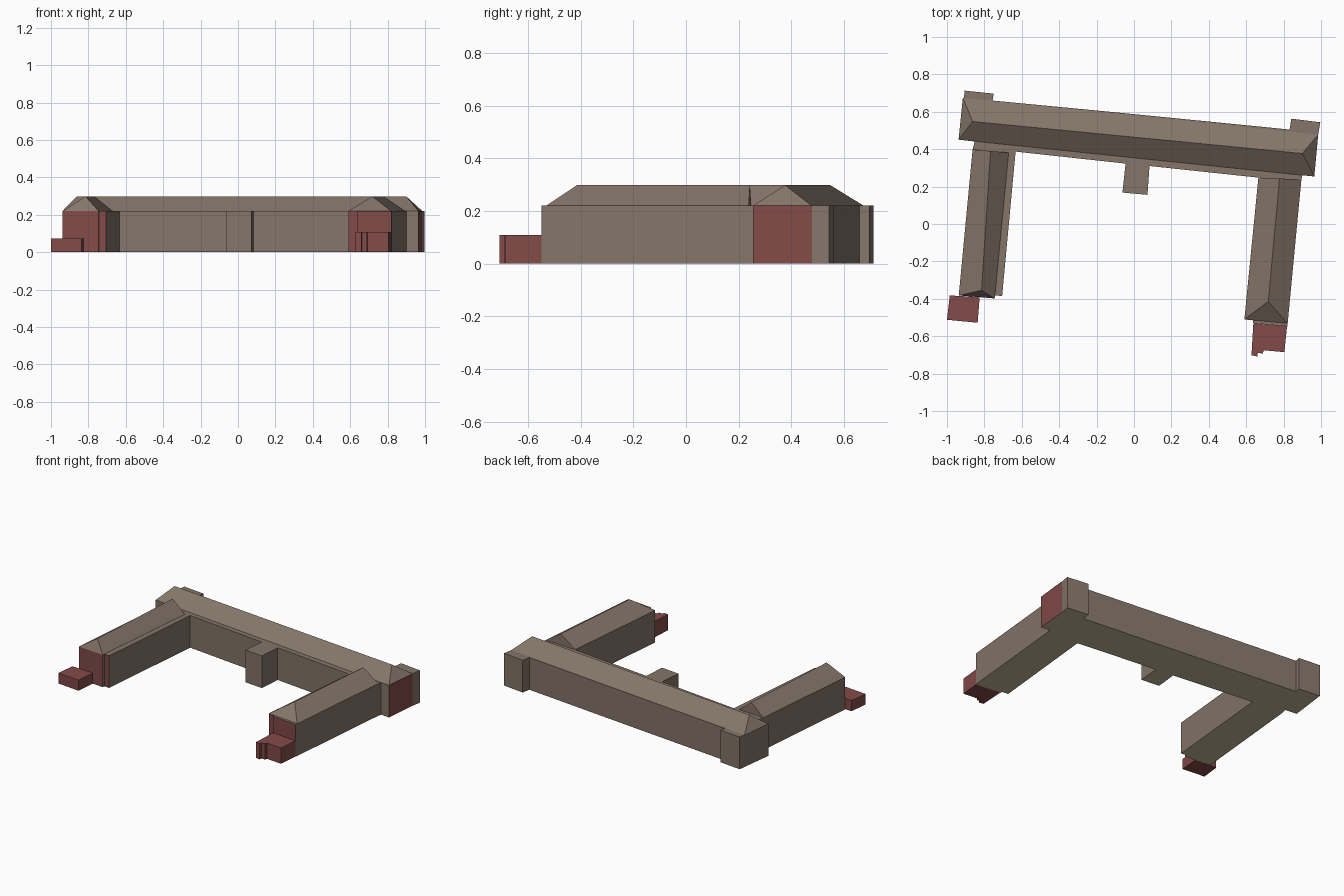
import bpy, bmesh

if "Cube" in bpy.data.objects:
    bpy.data.objects.remove(bpy.data.objects["Cube"])

WALL_H, RIDGE_H = 0.22, 0.298


def material(name, rgb):
    m = bpy.data.materials.new(name)
    m.diffuse_color = (*rgb, 1)
    m.use_nodes = True
    m.node_tree.nodes["Principled BSDF"].inputs["Base Color"].default_value = m.diffuse_color
    return m


BROWN = material("brown_stone", (0.235, 0.18, 0.143))
RED = material("red_brick", (0.225, 0.07, 0.067))
TAN = material("tan_floor", (0.53, 0.46, 0.29))


def finish(name, bm, mats, rule=None):
    """Turn a bmesh into an object, colouring faces by a rule."""
    bmesh.ops.recalc_face_normals(bm, faces=bm.faces)
    bm.normal_update()
    if rule:
        for f in bm.faces:
            f.material_index = rule(f.normal, f.calc_center_median())
    mesh = bpy.data.meshes.new(name)
    bm.to_mesh(mesh)
    bm.free()
    for m in mats:
        mesh.materials.append(m)
    obj = bpy.data.objects.new(name, mesh)
    bpy.context.collection.objects.link(obj)
    return obj


def prism(name, outline, height, mats, rule=None):
    """Upright block from a ground outline."""
    bm = bmesh.new()
    base = bm.faces.new([bm.verts.new((x, y, 0)) for x, y in outline])
    top = bmesh.ops.extrude_face_region(bm, geom=[base], use_keep_orig=True)["geom"]
    for v in top:
        if isinstance(v, bmesh.types.BMVert):
            v.co.z = height
    return finish(name, bm, mats, rule)


def ridge_roof(name, eaves, ridge):
    """Pitched roof: eaves a,b,c,d with ridge p (by edge d-a) to q (by edge b-c)."""
    bm = bmesh.new()
    a, b, c, d = [bm.verts.new((x, y, WALL_H)) for x, y in eaves]
    p, q = [bm.verts.new((x, y, RIDGE_H)) for x, y in ridge]
    for f in ((a, b, q, p), (b, c, q), (c, d, p, q), (d, a, p), (d, c, b, a)):
        bm.faces.new(f)
    return finish(name, bm, [BROWN])


# Walls of the whole U-shaped building, anticlockwise from the left end
outline = [
    (-0.938, 0.451), (-0.852, 0.441), (-0.863, 0.398),            # left end
    (-0.937, -0.382), (-0.745, -0.398), (-0.743, -0.382), (-0.705, -0.385),
    (-0.633, 0.387), (-0.045, 0.323),                              # left wing, court
    (-0.062, 0.168), (0.072, 0.156), (0.083, 0.310),               # porch
    (0.665, 0.248), (0.590, -0.510), (0.637, -0.515), (0.635, -0.530),
    (0.820, -0.548), (0.895, 0.238), (0.900, 0.261),               # right wing
    (0.964, 0.254), (0.985, 0.478), (0.996, 0.544), (0.841, 0.563),
    (0.832, 0.505), (-0.077, 0.595), (-0.756, 0.660),              # back wall
    (-0.750, 0.697), (-0.905, 0.713),
]


def wall_colour(n, c):
    if n.z < -0.5:
        return 2
    wing_front = n.y < -0.5 and c.y < -0.3
    right_end = n.x > 0.5 and c.x > 0.95 and c.y < 0.45
    return 1 if abs(n.z) < 0.5 and (wing_front or right_end) else 0


prism("walls", outline, WALL_H, [BROWN, RED, TAN], wall_colour)

# Hipped main roof, and wing roofs with a hip in front and a gable behind
ridge_roof("main_roof",
           [(-0.938, 0.451), (0.964, 0.254), (0.985, 0.478), (-0.915, 0.675)],
           [(-0.863, 0.548), (0.900, 0.377)])
ridge_roof("left_wing_roof",
           [(-0.863, 0.398), (-0.937, -0.382), (-0.745, -0.398), (-0.670, 0.382)],
           [(-0.767, 0.390), (-0.815, -0.355)])
ridge_roof("right_wing_roof",
           [(0.665, 0.248), (0.590, -0.510), (0.820, -0.531), (0.895, 0.238)],
           [(0.778, 0.243), (0.718, -0.414)])

# Low red annexes in front of the wings
prism("left_annex",
      [(-0.985, -0.382), (-1.0, -0.512), (-0.836, -0.528), (-0.825, -0.391)],
      0.072, [RED])
prism("right_annex",
      [(0.638, -0.531), (0.628, -0.702), (0.660, -0.708), (0.662, -0.690),
       (0.690, -0.692), (0.692, -0.675), (0.804, -0.685), (0.818, -0.548)],
      0.108, [RED])
